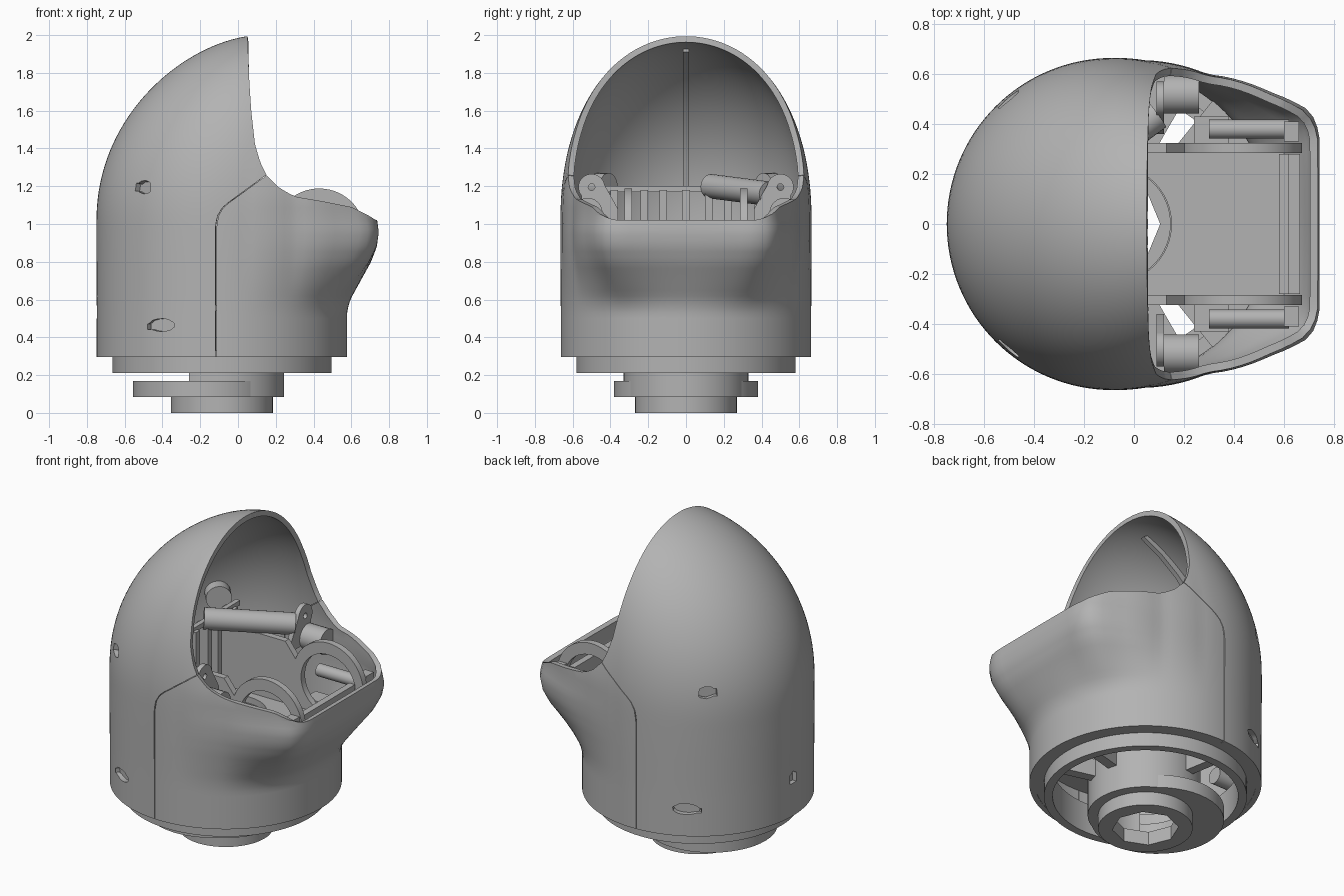
import bpy, bmesh, math
from mathutils import Matrix, Vector

if "Cube" in bpy.data.objects:
    bpy.data.objects.remove(bpy.data.objects["Cube"])

CX = -0.085  # axis of the round body
grey = bpy.data.materials.new("grey")
grey.diffuse_color = (0.45, 0.45, 0.45, 1)
grey.use_nodes = True
grey.node_tree.nodes["Principled BSDF"].inputs["Base Color"].default_value = grey.diffuse_color


def lerp(table, v):
    """Piecewise linear lookup, clamped at both ends."""
    if v <= table[0][0]:
        return table[0][1]
    for (a, fa), (b, fb) in zip(table, table[1:]):
        if v <= b:
            return fa + (fb - fa) * (v - a) / (b - a)
    return table[-1][1]


def finish(name, mesh, angle=35):
    ob = bpy.data.objects.new(name, mesh)
    bpy.context.collection.objects.link(ob)
    mesh.materials.clear()
    mesh.materials.append(grey)
    bpy.ops.object.select_all(action='DESELECT')
    ob.select_set(True)
    bpy.context.view_layer.objects.active = ob
    bpy.ops.object.shade_smooth_by_angle(angle=math.radians(angle))
    return ob


def evaluate(ob):
    """Turn a helper object into a plain mesh and remove the helper."""
    bpy.context.view_layer.update()
    dg = bpy.context.evaluated_depsgraph_get()
    mesh = bpy.data.meshes.new_from_object(ob.evaluated_get(dg))
    bpy.data.objects.remove(ob)
    return mesh


AXES = {'z': Matrix.Identity(4),
        'y': Matrix(((1, 0, 0, 0), (0, 0, 1, 0), (0, 1, 0, 0), (0, 0, 0, 1))),
        'x': Matrix(((0, 0, 1, 0), (1, 0, 0, 0), (0, 1, 0, 0), (0, 0, 0, 1)))}


def prism(name, loops, lo, hi, axis='z'):
    """Extrude flat outlines (later loops are holes) from lo to hi on an axis."""
    cu = bpy.data.curves.new(name, 'CURVE')
    cu.dimensions, cu.fill_mode, cu.extrude = '2D', 'BOTH', (hi - lo) / 2
    for loop in loops:
        s = cu.splines.new('POLY')
        s.points.add(len(loop) - 1)
        for p, (u, v) in zip(s.points, loop):
            p.co = (u, v, 0, 1)
        s.use_cyclic_u = True
    ob = bpy.data.objects.new(name, cu)
    bpy.context.collection.objects.link(ob)
    mesh = evaluate(ob)
    mesh.transform(AXES[axis] @ Matrix.Translation((0, 0, (lo + hi) / 2)))
    bm = bmesh.new()
    bm.from_mesh(mesh)
    bmesh.ops.remove_doubles(bm, verts=bm.verts, dist=1e-4)
    bmesh.ops.recalc_face_normals(bm, faces=bm.faces)
    bm.to_mesh(mesh)
    bm.free()
    return finish(name, mesh)


def arc(cx, cy, r, a0=0, a1=360, n=48):
    m = n if a1 - a0 == 360 else n - 1
    return [(cx + r * math.cos(math.radians(a0 + (a1 - a0) * i / m)),
             cy + r * math.sin(math.radians(a0 + (a1 - a0) * i / m))) for i in range(n)]


def rect(u0, u1, v0, v1):
    return [(u0, v0), (u1, v0), (u1, v1), (u0, v1)]


def sector(r0, r1, a0, a1):
    return arc(CX, 0, r1, a0, a1, 40) + arc(CX, 0, r0, a0, a1, 40)[::-1]


def box(name, x, y, z):
    return prism(name, [rect(*x, *y)], *z)


def rod(name, a, b, r):
    a, b = Vector(a), Vector(b)
    bm = bmesh.new()
    rot = (b - a).to_track_quat('Z', 'Y').to_matrix().to_4x4()
    bmesh.ops.create_cone(bm, cap_ends=True, segments=24, radius1=r, radius2=r,
                          depth=(b - a).length, matrix=Matrix.Translation((a + b) / 2) @ rot)
    mesh = bpy.data.meshes.new(name)
    bm.to_mesh(mesh)
    bm.free()
    return finish(name, mesh)


# ---- outer shell: round body, leaning dome and protruding snout ----
SNOUT = [(23.6, .90), (27, .912), (30.5, .905), (40, .823), (57.6, .71), (79, .668), (90, .665)]
BULGE = [(.54, 0), (.6, .1), (.66, .3), (.72, .5), (.8, .77), (.88, .95), (.94, 1), (.98, 1),
         (1.04, .94), (1.15, .94), (1.5, 0)]
OPENING = [(.05, 2.01), (.06, 1.75), (.07, 1.6), (.09, 1.42), (.12, 1.32), (.15, 1.26), (.22, 1.19),
           (.3, 1.145), (.45, 1.12), (.6, 1.09), (.7, 1.04), (.73, 1.02)]
SEAM = [(.98, -.12), (1.06, -.105), (1.1, -.07), (1.26, .15), (1.3, .2)]


def surface(th, z):
    t = min(max(z - 1, 0), 1)
    deg = abs(math.degrees(math.atan2(math.sin(th), math.cos(th))))
    front = .828 / math.cos(math.radians(deg)) if deg < 23.6 else lerp(SNOUT, deg)
    r = .663 * math.sqrt(1 - t ** 2.3) + lerp(BULGE, z) * (front - .663)
    return (CX + .215 * t * t + r * math.cos(th), r * math.sin(th), z)


def opening(p):
    return p.x - .05 if p.x < .05 else p.z - lerp(OPENING, p.x)


def oval(hx, hz, a, b):
    return lambda p: 1 - math.hypot((p.x - hx) / a, (p.z - hz) / b)


def rear_hole(p):
    return 1 - math.hypot(p.y / .03, (p.z - .54) / .035) if p.x < 0 else -1


def trim(bm, g):
    """Cut the surface along g = 0 and drop the side where g is positive."""
    new = []
    for e in list(bm.edges):
        a, b = e.verts
        pa, pb = a.co.copy(), b.co.copy()
        if (g(pa) > 0) == (g(pb) > 0):
            continue
        lo, hi, s = 0.0, 1.0, g(pa) > 0
        for _ in range(24):
            mid = (lo + hi) / 2
            if (g(pa.lerp(pb, mid)) > 0) == s:
                lo = mid
            else:
                hi = mid
        new.append(bmesh.utils.edge_split(e, a, min(max(lo, .001), .999))[1])
    bmesh.ops.connect_verts(bm, verts=new)
    gone = [f for f in bm.faces if g(f.calc_center_median()) > 0]
    bmesh.ops.delete(bm, geom=gone, context='FACES')


def shell(name, cuts):
    n = 128
    levels = [.295 + .705 * i / 24 for i in range(25)]
    levels += [1 + math.sin(math.radians(90 * k / 36)) for k in range(1, 36)]
    bm = bmesh.new()
    rings = [[bm.verts.new(surface(2 * math.pi * j / n, z)) for j in range(n)] for z in levels]
    for lo, hi in zip(rings, rings[1:]):
        for j in range(n):
            k = (j + 1) % n
            bm.faces.new((lo[j], lo[k], hi[k], hi[j]))
    tip = bm.verts.new((CX + .215, 0, 2))
    for j in range(n):
        bm.faces.new((rings[-1][j], rings[-1][(j + 1) % n], tip))
    for g in cuts:
        trim(bm, g)
    bmesh.ops.remove_doubles(bm, verts=bm.verts, dist=.0015)
    mesh = bpy.data.meshes.new(name)
    bm.to_mesh(mesh)
    bm.free()
    ob = bpy.data.objects.new(name, mesh)
    bpy.context.collection.objects.link(ob)
    mod = ob.modifiers.new("wall", 'SOLIDIFY')
    mod.thickness, mod.offset = .032, -1
    finish(name, evaluate(ob), 40)


shell("rear_shell", [opening, lambda p: p.x - lerp(SEAM, p.z),
                     oval(-.495, 1.195, .04, .036), oval(-.405, .465, .07, .034), rear_hole])
shell("front_shell", [opening, lambda p: lerp(SEAM, p.z) + .005 - p.x])

# rib running up the inside of the dome
back = [(surface(math.pi, z)[0] + .025, z) for z in (1.2, 1.35, 1.5, 1.65, 1.78, 1.87, 1.94)]
prism("dome_rib", [back + [(x + .05, z - .03) for x, z in reversed(back)]], -.015, .015, 'y')

# ---- base and neck, the neck ring is open at the back ----
prism("bottom_rim", [arc(CX, 0, .65, n=96), arc(CX, 0, .56, n=96)], .297, .33)
prism("base_collar", [arc(CX, 0, .58, n=96), arc(CX, 0, .53, n=96)], .21, .40)
prism("neck_foot", [arc(CX, 0, .27), arc(CX, 0, .19, n=8)], 0, .085)
prism("neck_tube", [sector(.23, .33, -122, 122)], .085, .69)
prism("neck_flange", [arc(-.175, 0, .38), arc(CX, 0, .24)], .085, .168)
for i, a in enumerate((15, 100, 180, 260, 345)):
    u = Vector((math.cos(math.radians(a)), math.sin(math.radians(a))))
    v = Vector((-u.y, u.x)) * .03
    c = Vector((CX, 0))
    prism(f"base_spoke_{i}", [[tuple(c + u * r + v * s) for r, s in
                               ((.31, -1), (.55, -1), (.55, 1), (.31, 1))]], .25, .36)

# ---- inner frame ----
prism("floor_plate", [rect(-.42, .60, -.29, .29), arc(CX, 0, .235)], .69, .73)
box("cross_bar", (-.33, -.30), (-.45, .45), (1.17, 1.2))
for i, y in enumerate((-.38, -.22, -.12, 0, .12, .22, .38)):
    box(f"rear_fin_{i}", (-.36, -.28), (y - .02, y + .02), (.73, 1.18))
box("front_bar", (.62, .665), (-.28, .28), (.90, .94))
box("front_lower_bar", (.58, .62), (-.28, .28), (.78, .98))
rod("upper_tube", (-.33, .13, 1.2), (.09, .44, 1.16), .065)
rod("rear_hole_boss", (-.72, 0, .54), (-.60, 0, .54), .05)
for side, s in (("right", -1), ("left", 1)):
    def span(a, b):
        return tuple(sorted((a * s, b * s)))
    # bosses behind the oval holes in the wall
    rod(f"{side}_upper_boss", (-.475, .475 * s, 1.195), (-.42, .41 * s, 1.195), .075)
    rod(f"{side}_lower_boss", (-.385, .555 * s, .465), (-.34, .46 * s, .465), .085)
    # side plate with a large round hole
    outline = [(-.42, .69), (.59, .69), (.64, .82)] + arc(.43, .945, .243, 0, 160, 28) + [(.13, 1.12), (-.42, 1.12)]
    prism(f"{side}_side_plate", [outline, arc(.43, .925, .19)], *span(.285, .325), 'y')
    # hinge bracket with a pin hole
    lobe = [(y * s, z) for y, z in arc(.5, 1.195, .07, -40, 170, 20) + [(.36, 1.08), (.36, 1.02), (.56, 1.02)]]
    prism(f"{side}_hinge_bracket", [lobe, arc(.5 * s, 1.195, .018, n=12)], .09, .12, 'x')
    rod(f"{side}_hinge_barrel", (.12, .52 * s, 1.06), (.26, .52 * s, 1.06), .078)
    rod(f"{side}_front_rod", (.3, .38 * s, .95), (.62, .38 * s, .95), .038)
    box(f"{side}_rod_block", (.60, .66), span(.33, .41), (.88, 1.02))
    box(f"{side}_strut", (.24, .38), span(.32, .43), (.55, .78))
    # shelves between neck and wall, leaving a slot
    for part, a0, a1 in (("front", 2, 51), ("rear", 60, 120)):
        ring = [(x, y * s) for x, y in sector(.32, .635, a0, a1)]
        prism(f"{side}_{part}_shelf", [ring], .54, .57)
